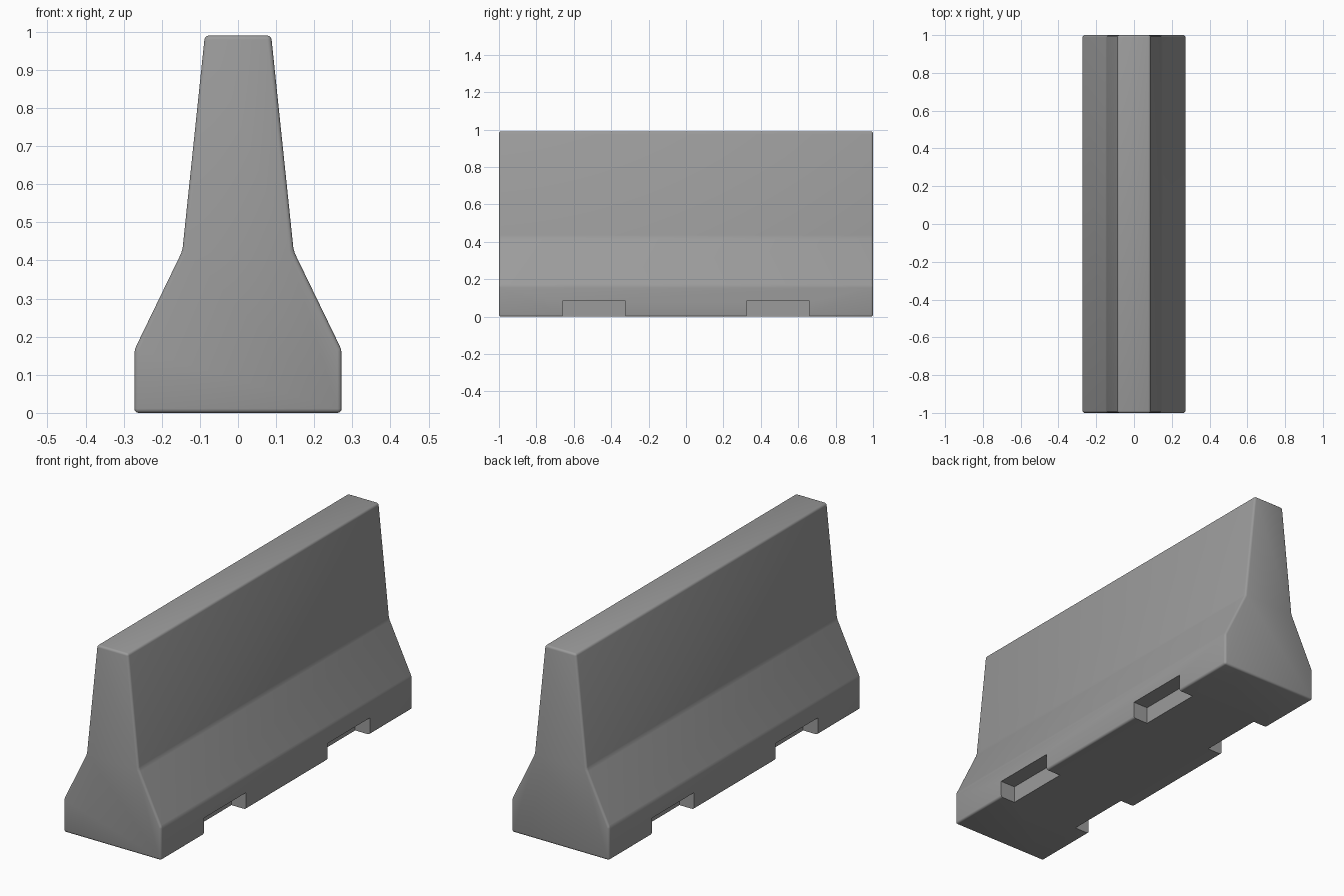
import bpy, bmesh
from mathutils import Matrix

cube = bpy.data.objects.get("Cube")
if cube:
    bpy.data.objects.remove(cube, do_unlink=True)

# Concrete colour
concrete = bpy.data.materials.new("concrete grey")
concrete.use_nodes = True
grey = (0.33, 0.33, 0.33, 1)
concrete.diffuse_color = grey
concrete.node_tree.nodes["Principled BSDF"].inputs["Base Color"].default_value = grey


def make_object(name, bm):
    bmesh.ops.recalc_face_normals(bm, faces=bm.faces)
    mesh = bpy.data.meshes.new(name)
    bm.to_mesh(mesh)
    bm.free()
    mesh.materials.append(concrete)
    obj = bpy.data.objects.new(name, mesh)
    bpy.context.collection.objects.link(obj)
    return obj


# Barrier body: mirrored cross-section extruded along y
half = [(0.272, 0), (0.272, 0.165), (0.146, 0.425), (0.087, 0.99)]
outline = half + [(-x, z) for x, z in reversed(half)]
bm = bmesh.new()
end = bm.faces.new([bm.verts.new((x, -1, z)) for x, z in outline])
ext = bmesh.ops.extrude_face_region(bm, geom=[end])
new_verts = [g for g in ext["geom"] if isinstance(g, bmesh.types.BMVert)]
bmesh.ops.translate(bm, verts=new_verts, vec=(0, 2, 0))
barrier = make_object("barrier_body", bm)

# Softened edges
bevel = barrier.modifiers.new("soft_edges", 'BEVEL')
bevel.width = 0.011
bevel.segments = 3
bevel.limit_method = 'ANGLE'
bevel.angle_limit = 0.3

# Four lifting pockets along the bottom edges
depth, height, length = 0.082, 0.085, 0.337
bm = bmesh.new()
for sx in (-1, 1):
    for sy in (-1, 1):
        inner = 0.272 - depth
        place = Matrix.Translation((sx * (inner + 0.1), sy * 0.492, height - 0.1))
        size = Matrix.Diagonal((0.2, length, 0.2, 1))
        bmesh.ops.create_cube(bm, size=1, matrix=place @ size)
cutter = make_object("pocket_cutter", bm)
cutter.hide_render = True
cutter.hide_viewport = True
cutter.display_type = 'WIRE'

cut = barrier.modifiers.new("pockets", 'BOOLEAN')
cut.object = cutter
cut.operation = 'DIFFERENCE'
cut.solver = 'EXACT'

# Apply the modifiers, remove the cutter, then shade smooth
graph = bpy.context.evaluated_depsgraph_get()
final = bpy.data.meshes.new_from_object(barrier.evaluated_get(graph))
barrier.modifiers.clear()
barrier.data = final
bpy.data.objects.remove(cutter, do_unlink=True)

bpy.ops.object.select_all(action='DESELECT')
barrier.select_set(True)
bpy.context.view_layer.objects.active = barrier
bpy.ops.object.shade_smooth_by_angle(angle=0.6)
